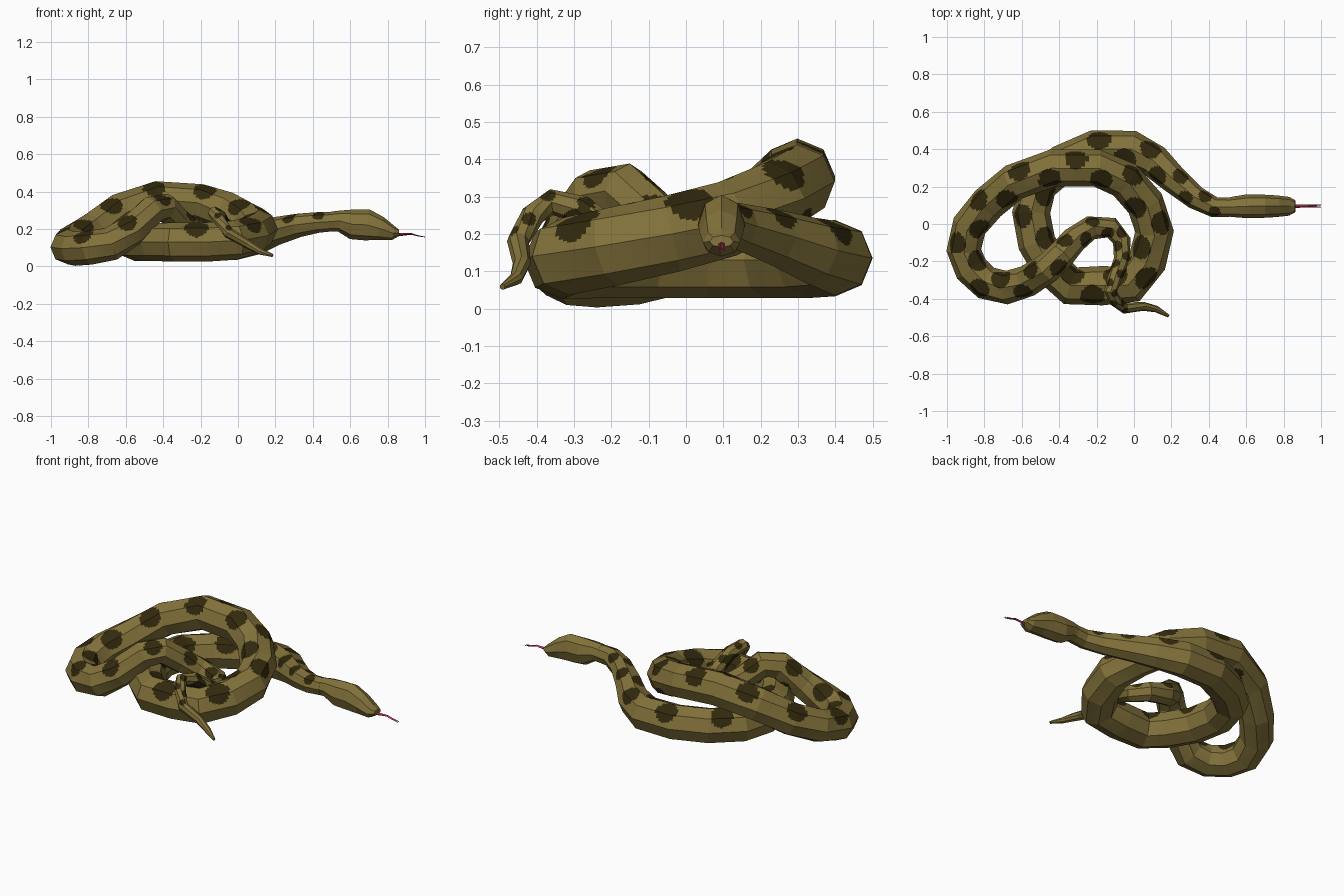
import bpy, bmesh, math
from mathutils import Vector

if "Cube" in bpy.data.objects:
    bpy.data.objects.remove(bpy.data.objects["Cube"])


def material(name, rgb):
    m = bpy.data.materials.new(name)
    m.diffuse_color = (*rgb, 1)
    m.use_nodes = True
    m.node_tree.nodes["Principled BSDF"].inputs["Base Color"].default_value = m.diffuse_color
    return m


OLIVE = material("olive skin", (0.225, 0.168, 0.043))
DARK = material("dark spots", (0.032, 0.022, 0.004))
RED = material("tongue red", (0.45, 0.035, 0.075))
UP = Vector((0, 0, 1))


def frames(points):
    """Side and up direction at every path point."""
    out = []
    for i in range(len(points)):
        t = (points[min(i + 1, len(points) - 1)] - points[max(i - 1, 0)]).normalized()
        side = t.cross(UP).normalized()
        out.append((side, side.cross(t)))
    return out


def loft(name, rings, sides, mats, cuts=0, spots=()):
    """Skin rings of (x, y, z, half width, half height) and paint round spots."""
    pts = [Vector(r[:3]) for r in rings]
    bm = bmesh.new()
    loops = []
    for p, (s, u), r in zip(pts, frames(pts), rings):
        loops.append([bm.verts.new(p + s * r[3] * math.cos(a) + u * r[4] * math.sin(a))
                      for a in (2 * math.pi * k / sides for k in range(sides))])
    for a, b in zip(loops, loops[1:]):
        for k in range(sides):
            n = (k + 1) % sides
            bm.faces.new((a[k], a[n], b[n], b[k]))
    if cuts:
        bmesh.ops.subdivide_edges(bm, edges=bm.edges[:], cuts=cuts, use_grid_fill=True)
    bmesh.ops.holes_fill(bm, edges=[e for e in bm.edges if e.is_boundary], sides=0)
    bmesh.ops.recalc_face_normals(bm, faces=bm.faces[:])
    for f in bm.faces:
        c = f.calc_center_median()
        if any((c - p).length_squared < r * r for p, r in spots):
            f.material_index = 1
    me = bpy.data.meshes.new(name)
    bm.to_mesh(me)
    bm.free()
    for m in mats:
        me.materials.append(m)
    ob = bpy.data.objects.new(name, me)
    bpy.context.collection.objects.link(ob)
    return ob


# Body path from neck through the low coil: x, y, z, radius
low_coil = [
    (.51, .09, .24, .052), (.43, .09, .235, .055), (.33, .14, .22, .063),
    (.21, .24, .19, .076), (.11, .335, .155, .09), (-.01, .40, .135, .1),
    (-.21, .40, .135, .102), (-.38, .325, .13, .102), (-.51, .21, .13, .102),
    (-.55, .06, .13, .102), (-.52, -.10, .13, .102), (-.44, -.235, .13, .102),
    (-.34, -.33, .13, .104), (-.17, -.33, .13, .105), (-.02, -.32, .14, .105),
    (.07, -.20, .165, .105), (.11, -.04, .20, .103)]
# Upper coil and left loop
high_coil = [
    (.06, .11, .24, .102), (-.05, .235, .295, .102), (-.20, .30, .34, .1),
    (-.43, .30, .356, .1), (-.64, .225, .29, .098), (-.78, .11, .195, .096),
    (-.88, -.01, .135, .094), (-.91, -.14, .103, .093), (-.87, -.24, .095, .092),
    (-.79, -.315, .10, .091), (-.68, -.34, .12, .09), (-.57, -.305, .19, .085)]
# Tail, dipping inside the coil and draped over its front
tail = [
    (-.46, -.235, .30, .08), (-.39, -.165, .315, .076), (-.32, -.085, .245, .071),
    (-.23, -.02, .185, .064), (-.12, -.02, .155, .056), (-.065, -.09, .155, .049),
    (-.065, -.19, .19, .043), (-.10, -.28, .265, .039), (-.125, -.36, .285, .035),
    (-.10, -.41, .25, .033), (-.05, -.45, .18, .03), (.05, -.44, .12, .024),
    (.12, -.455, .08, .018), (.185, -.492, .058, .008)]
path = low_coil + high_coil + tail

# Spots alternate left and right of the spine, spaced by body thickness
centres = [Vector(p[:3]) for p in path]
fr = frames(centres)
spots, travelled, target, flip = [], 0, 0.07, 1
for i in range(len(path) - 4):
    a, b = centres[i], centres[i + 1]
    length = (b - a).length
    while target < travelled + length:
        t = (target - travelled) / length
        r = path[i][3] * (1 - t) + path[i + 1][3] * t
        s, u = fr[i][0].lerp(fr[i + 1][0], t), fr[i][1].lerp(fr[i + 1][1], t)
        ang = math.radians(90 + 36 * flip)
        spots.append((a.lerp(b, t) + (s * math.cos(ang) + u * math.sin(ang)) * r * .94, r * .62))
        target += 1.38 * r
        flip = -flip
    travelled += length

loft("snake_body", [(*p, p[3]) for p in path], 8, [OLIVE, DARK], 12, spots)

# Head: flattened wedge
head = [(.50, .09, .24, .05, .053), (.54, .092, .243, .056, .056), (.61, .095, .225, .064, .08),
        (.69, .095, .222, .062, .084), (.76, .095, .202, .058, .064),
        (.83, .095, .177, .05, .038), (.862, .095, .18, .032, .016)]
loft("head", head, 8, [OLIVE])

# Forked tongue
loft("tongue", [(.84, .095, .168, .01, .01), (.89, .096, .172, .009, .007),
                (.93, .096, .174, .009, .005)], 4, [RED])
for side, name in ((-1, "tongue_fork_right"), (1, "tongue_fork_left")):
    loft(name, [(.925, .096 + side * .003, .174, .005, .004),
                (.965, .096 + side * .004, .163, .004, .003),
                (1.0, .096 + side * .006, .157, .002, .002)], 4, [RED])
